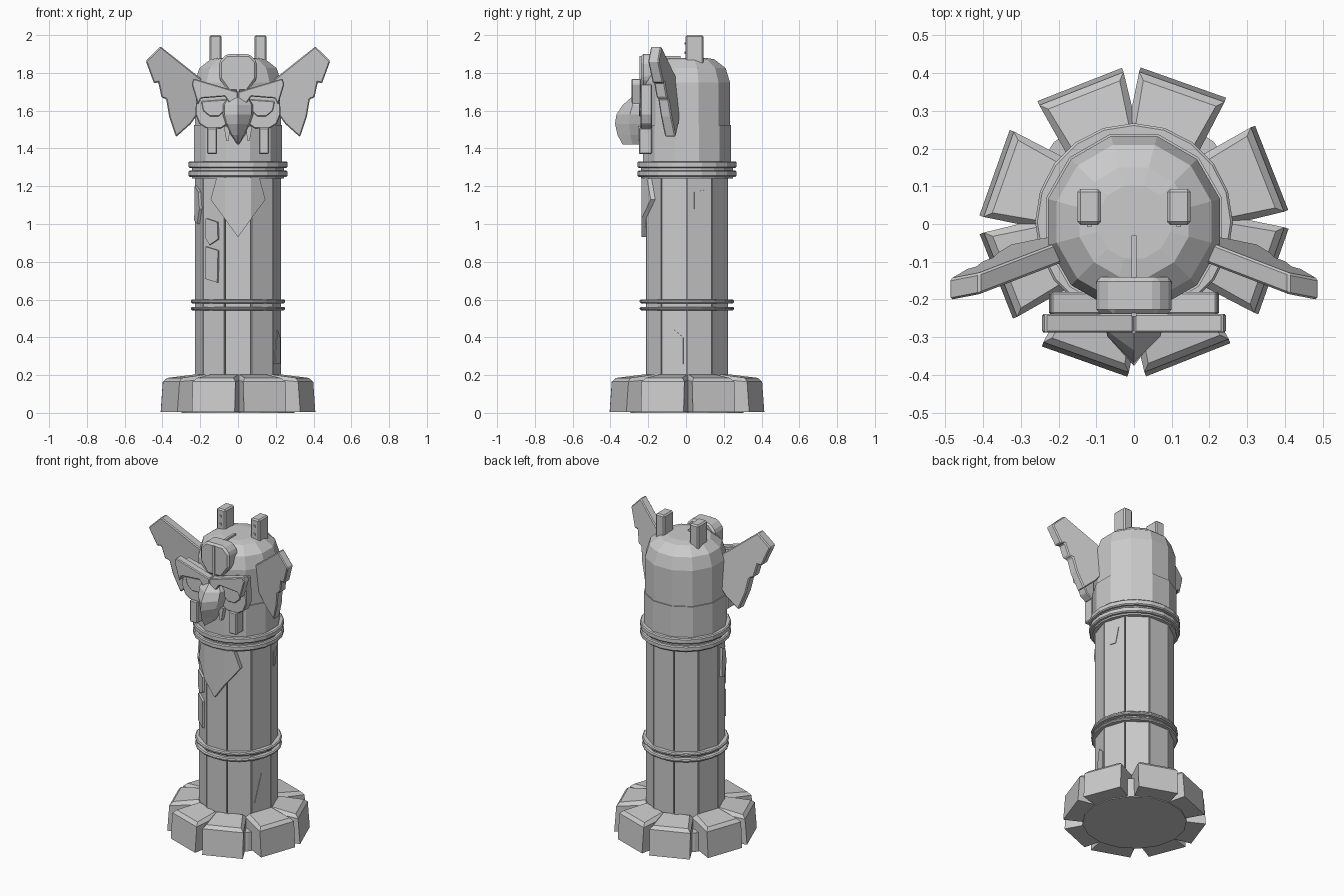
import bpy, bmesh, math
from mathutils import Matrix, Vector

if "Cube" in bpy.data.objects:
    bpy.data.objects.remove(bpy.data.objects["Cube"], do_unlink=True)

CY = 0.005          # column axis, y
SIDES = 10          # column planks
APOTHEM = 0.217     # column axis to plank face

stone = bpy.data.materials.new("stone_grey")
stone.use_nodes = True
GREY = (0.6, 0.6, 0.6, 1)
stone.diffuse_color = GREY
stone.node_tree.nodes["Principled BSDF"].inputs["Base Color"].default_value = GREY


def finish(name, bm, bevel=0):
    bmesh.ops.recalc_face_normals(bm, faces=bm.faces)
    mesh = bpy.data.meshes.new(name)
    bm.to_mesh(mesh)
    bm.free()
    mesh.materials.append(stone)
    ob = bpy.data.objects.new(name, mesh)
    bpy.context.collection.objects.link(ob)
    if bevel:
        mod = ob.modifiers.new("bevel", "BEVEL")
        mod.width, mod.segments = bevel, 1
    return ob


def loft(name, rings, bevel=0):
    """Skin closed rings of points and cap both ends."""
    bm = bmesh.new()
    loops = [[bm.verts.new(p) for p in ring] for ring in rings]
    n = len(loops[0])
    for a, b in zip(loops, loops[1:]):
        for i in range(n):
            j = (i + 1) % n
            bm.faces.new((a[i], a[j], b[j], b[i]))
    bm.faces.new(loops[0])
    bm.faces.new(loops[-1])
    return finish(name, bm, bevel)


def lathe(name, profile, sides, turn=0.0):
    """Stack polygon rings of (radius, z) on the column axis."""
    angles = [turn + math.tau * i / sides for i in range(sides)]
    return loft(name, [[(r * math.cos(a), CY + r * math.sin(a), z) for a in angles]
                       for r, z in profile])


def slab(name, outline, front, back, bevel=0, side=1):
    """Extrude an (x, z) outline between two depths, given as y or as functions."""
    def ring(d):
        return [(side * x, d(x, z) if callable(d) else d, z) for x, z in outline]
    return loft(name, [ring(front), ring(back)], bevel)


def box(name, x, y, z, bevel=0):
    return slab(name, [(x[0], z[0]), (x[1], z[0]), (x[1], z[1]), (x[0], z[1])], y[0], y[1], bevel)


def on_wall(ob, degrees):
    """Turn a part modelled facing -y about the column axis."""
    ob.data.transform(Matrix.Translation((0, CY, 0)) @
                      Matrix.Rotation(math.radians(degrees), 4, "Z"))
    return ob


# Base: floor disc and ring of eight chamfered blocks
lathe("base_disc", [(0.3, 0), (0.3, 0.12)], 16)
for k in range(8):
    rings = []
    for inset, grow, z, rise in ((0, 0.012, 0.005, 0), (0, 0, 0.165, 0.015), (0.018, 0, 0.185, 0.018)):
        outer, inner = -0.38 - grow + inset, -0.2 - inset
        wo, wi = 0.12 - inset, 0.095 - inset
        rings.append([(-wo, outer, z), (wo, outer, z), (wi, inner, z + rise), (-wi, inner, z + rise)])
    on_wall(loft("base_block", rings), 22.5 + 45 * k + (3 if k % 2 else -1))

# Column: core, planks and bands
lathe("column_core", [(0.214, 0.05), (0.214, 1.3)], SIDES, math.pi / SIDES * 1)
for k in range(SIDES):
    w, d = 0.067, APOTHEM
    plank = loft("column_plank", [[(-w, -d, z), (w, -d, z), (w * 0.88, -0.19, z), (-w * 0.88, -0.19, z)]
                                  for z in (0.05, 1.28)])
    on_wall(plank, 360 / SIDES * k)
for name, radius, z, h in (("upper_band", 0.262, 1.25, 0.033), ("upper_band", 0.262, 1.297, 0.035),
                           ("lower_band", 0.25, 0.543, 0.018), ("lower_band", 0.25, 0.58, 0.02)):
    c = 0.006
    lathe(name, [(radius - c, z), (radius, z + c), (radius, z + h - c), (radius - c, z + h)], 20)
lathe("band_core", [(0.243, 1.24), (0.243, 1.33)], 20)

# Repair patches fixed to the planks
PATCHES = (
    (-36, [(-0.045, 1.03), (0.03, 1.01), (0.035, 0.92), (-0.02, 0.89), (-0.045, 0.92)], 0.012),
    (-36, [(-0.045, 0.88), (0.035, 0.86), (0.03, 0.69), (-0.05, 0.71)], 0.012),
    (-72, [(-0.03, 1.2), (0.03, 1.17), (0.05, 1.08), (0.01, 1.0), (-0.04, 1.02)], 0.014),
    (108, [(-0.03, 1.17), (0.03, 1.18), (0.01, 1.08), (-0.03, 1.08)], 0.004),
    (72, [(-0.05, 0.26), (0.05, 0.26), (0.05, 0.4), (0, 0.44)], 0.003),
)
for degrees, outline, thick in PATCHES:
    on_wall(slab("wall_patch", outline, -APOTHEM - thick, -APOTHEM + 0.01), degrees)

# Chest pennant folded around the front plank
pennant = [(-0.07, 1.245), (0.07, 1.245), (0.115, 1.24), (0.145, 1.13), (0.07, 1.027),
           (0, 0.93), (-0.07, 1.027), (-0.145, 1.13), (-0.115, 1.24)]


def fold(y):
    return lambda x, z: y + max(0, abs(x) - 0.07) * 0.66


bm = bmesh.new()
front, back = ([bm.verts.new((x, fold(y)(x, z), z)) for x, z in pennant] for y in (-0.236, -0.212))
for loop in (front, back):
    for ids in ((0, 1, 4, 5, 6), (1, 2, 3, 4), (0, 6, 7, 8)):
        bm.faces.new([loop[i] for i in ids])
for i in range(len(pennant)):
    j = (i + 1) % len(pennant)
    bm.faces.new((front[i], front[j], back[j], back[i]))
finish("chest_pennant", bm)

# Head: collar and faceted dome
lathe("head_collar", [(0.242, 1.3), (0.242, 1.525)], 12, math.radians(15))
lathe("head_dome", [(0.236, 1.52), (0.236, 1.75), (0.212, 1.825), (0.15, 1.872), (0.1, 1.88)],
      12, math.radians(15))

# Crest plate with a thin fin
slab("crest", [(-0.06, 1.9), (0.06, 1.9), (0.1, 1.86), (0.1, 1.77), (0.05, 1.7),
               (-0.05, 1.7), (-0.1, 1.77), (-0.1, 1.86)], -0.238, -0.14, 0.012)
box("crest_fin", (-0.007, 0.007), (-0.245, -0.03), (1.7, 1.89))

# Beak: hooked stack of pointed sections
beak = []
for z, ridge, w in ((1.67, -0.29, 0.06), (1.63, -0.335, 0.085), (1.58, -0.368, 0.083),
                    (1.53, -0.376, 0.066), (1.47, -0.362, 0.036), (1.42, -0.335, 0.004)):
    mid = ridge * 0.45 - 0.24 * 0.55
    beak.append([(-w, -0.23, z), (-w * 0.85, mid, z), (0, ridge, z), (w * 0.85, mid, z), (w, -0.23, z)])
loft("beak", beak)

# Paired face parts
WING = [(0.41, 1.94), (0.488, 1.862), (0.445, 1.745), (0.422, 1.75), (0.405, 1.67), (0.38, 1.66),
        (0.365, 1.57), (0.328, 1.46), (0.25, 1.53), (0.2, 1.6), (0.19, 1.765)]
BROW = [(0, 1.7), (0.235, 1.77), (0.245, 1.74), (0.212, 1.63), (0.195, 1.665),
        (0.07, 1.675), (0.035, 1.625), (0, 1.61)]
SOCKET = [(0, 1.69), (0.22, 1.74), (0.225, 1.58), (0.205, 1.53), (0.165, 1.505),
          (0.09, 1.505), (0.04, 1.54), (0, 1.55)]
EYE = [(0.06, 1.66), (0.195, 1.65), (0.185, 1.6), (0.15, 1.57), (0.1, 1.57), (0.07, 1.6)]


def wing_plane(offset):
    return lambda x, z: 0.199 - 0.3 * x - 0.106 * z + offset


for s, side in ((1, "left"), (-1, "right")):
    slab(side + "_wing", WING, wing_plane(-0.057), wing_plane(0), 0.006, s)
    slab(side + "_brow", BROW, -0.288, -0.238, 0.005, s)
    slab(side + "_eye_socket", SOCKET, -0.24, -0.18, 0.005, s)
    slab(side + "_eye", EYE, -0.25, -0.23, 0.004, s)
    box(side + "_cheek_tab", sorted((s * 0.11, s * 0.164)), (-0.25, -0.18), (1.37, 1.51), 0.006)
    slab(side + "_fang", [(0.04, 1.52), (0.075, 1.52), (0.062, 1.44), (0.05, 1.44)], -0.255, -0.21, 0, s)
    box(side + "_horn", sorted((s * 0.088, s * 0.15)), (-0.002, 0.093), (1.84, 2.0), 0.008)
    for z in (1.9, 1.95):
        box(side + "_horn_rivet", (s * 0.119 - 0.006, s * 0.119 + 0.006), (-0.008, 0.004), (z, z + 0.012))
